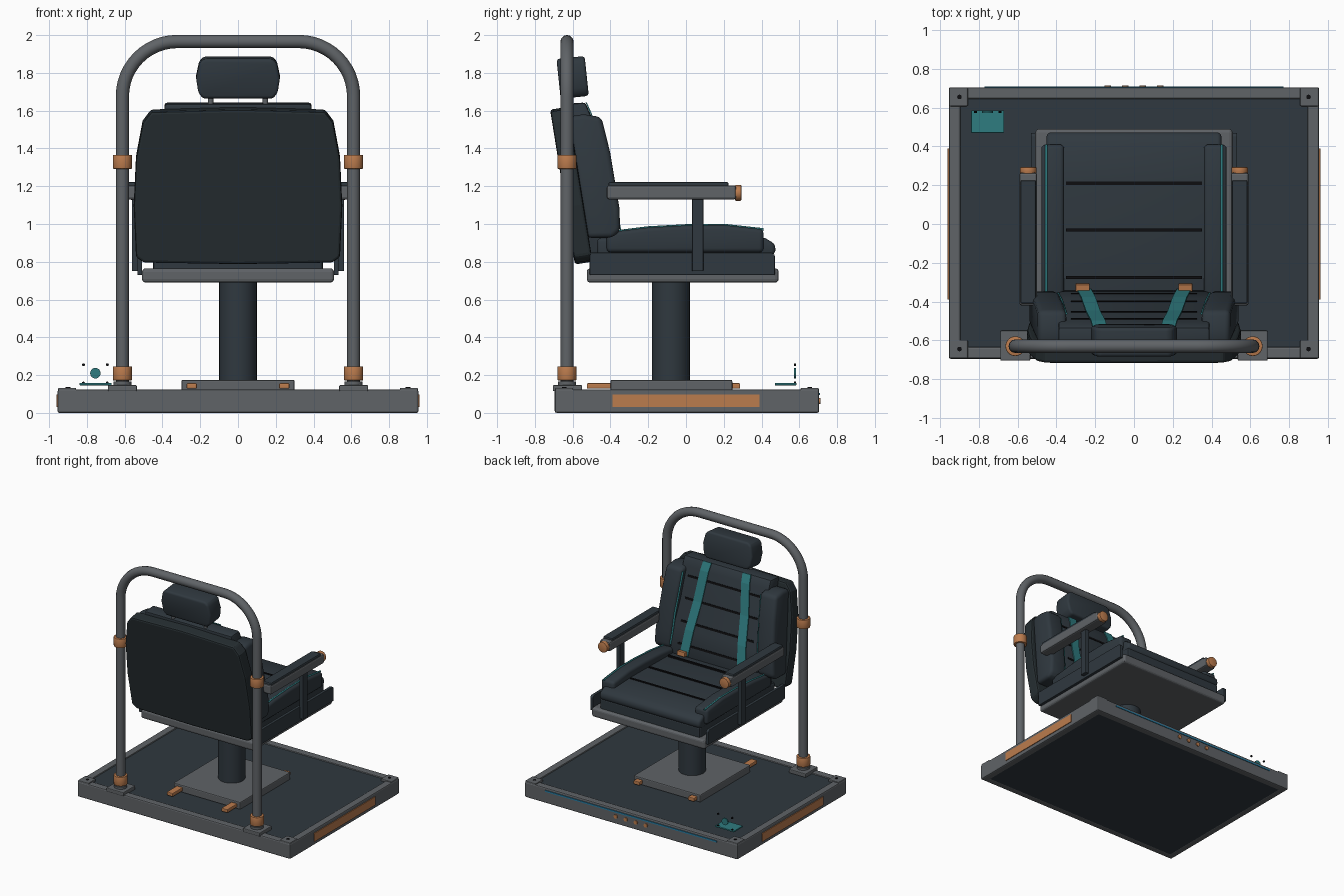
import bpy, bmesh, math
from mathutils import Matrix, Vector

if "Cube" in bpy.data.objects:
    bpy.data.objects.remove(bpy.data.objects["Cube"])

def mat(name, r, g, b):
    m = bpy.data.materials.new(name)
    m.diffuse_color = (r, g, b, 1)
    m.use_nodes = True
    m.node_tree.nodes["Principled BSDF"].inputs["Base Color"].default_value = m.diffuse_color
    return m

GREY = mat("gunmetal grey", 0.115, 0.125, 0.135)
DARK = mat("dark slate", 0.029, 0.040, 0.050)
SHELL = mat("shell charcoal", 0.019, 0.027, 0.031)
BLACK = mat("black", 0.004, 0.004, 0.005)
TEAL = mat("teal", 0.028, 0.20, 0.215)
COPPER = mat("copper", 0.50, 0.20, 0.075)
BLUE = mat("light strip blue", 0.02, 0.20, 0.36)
I = Matrix.Identity(4)

def finish(name, bm, m, M=I, smooth=False):
    bmesh.ops.transform(bm, matrix=M, verts=bm.verts)
    bmesh.ops.recalc_face_normals(bm, faces=bm.faces)
    me = bpy.data.meshes.new(name)
    bm.to_mesh(me)
    bm.free()
    me.materials.append(m)
    ob = bpy.data.objects.new(name, me)
    bpy.context.collection.objects.link(ob)
    if smooth:
        bpy.ops.object.select_all(action='DESELECT')
        ob.select_set(True)
        bpy.context.view_layer.objects.active = ob
        bpy.ops.object.shade_smooth_by_angle(angle=math.radians(32))
    return ob

def prism(name, pts, axis, a, b, m, bev=0, M=I, seg=2, smooth=False):
    """Extrude a 2D outline along an axis from a to b."""
    put = {'x': lambda p, e: (e, p[0], p[1]), 'y': lambda p, e: (p[0], e, p[1]),
           'z': lambda p, e: (p[0], p[1], e)}[axis]
    bm = bmesh.new()
    lo = [bm.verts.new(put(p, a)) for p in pts]
    hi = [bm.verts.new(put(p, b)) for p in pts]
    n = len(pts)
    bm.faces.new(lo)
    bm.faces.new(hi[::-1])
    for i in range(n):
        bm.faces.new((lo[i], hi[i], hi[(i + 1) % n], lo[(i + 1) % n]))
    bmesh.ops.recalc_face_normals(bm, faces=bm.faces)
    if bev:
        es = [e for e in bm.edges if e.calc_face_angle(0) > math.radians(30)]
        bmesh.ops.bevel(bm, geom=es, offset=bev, segments=seg, profile=0.5,
                        affect='EDGES', clamp_overlap=True)
    return finish(name, bm, m, M, smooth)

def box(name, x0, x1, y0, y1, z0, z1, m, bev=0, M=I, seg=2, smooth=False):
    return prism(name, [(x0, y0), (x1, y0), (x1, y1), (x0, y1)], 'z', z0, z1, m, bev, M, seg, smooth)

def disc(name, axis, c, r, a, b, m, bev=0, M=I, n=32):
    pts = [(c[0] + r * math.cos(2 * math.pi * i / n), c[1] + r * math.sin(2 * math.pi * i / n)) for i in range(n)]
    return prism(name, pts, axis, a, b, m, bev, M, 2, True)

def tube(name, pts, r, m, M=I):
    cu = bpy.data.curves.new(name, 'CURVE')
    cu.dimensions = '3D'
    cu.bevel_depth, cu.bevel_resolution, cu.use_fill_caps = r, 4, True
    sp = cu.splines.new('POLY')
    sp.points.add(len(pts) - 1)
    for q, p in zip(sp.points, pts):
        q.co = (*p, 1)
    tmp = bpy.data.objects.new(name, cu)
    bpy.context.collection.objects.link(tmp)
    bpy.context.view_layer.update()
    me = bpy.data.meshes.new_from_object(tmp.evaluated_get(bpy.context.evaluated_depsgraph_get()))
    bpy.data.objects.remove(tmp)
    bm = bmesh.new()
    bm.from_mesh(me)
    return finish(name, bm, m, M, True)

# Platform: rim, floor, corner caps, side plates, light strip
for s in (-1, 1):
    x0, x1 = sorted((s * 0.895, s * 0.955))
    box("platform_side_rim", x0, x1, -0.695, 0.705, 0, 0.125, GREY, 0.01)
    y0, y1 = (-0.695, -0.635) if s < 0 else (0.645, 0.705)
    box("platform_end_rim", -0.95, 0.95, y0, y1, 0, 0.125, GREY, 0.01)
    x0, x1 = sorted((s * 0.953, s * 0.961))
    box("side_plate", x0, x1, -0.39, 0.39, 0.03, 0.097, COPPER)
    for cy in (-0.645, 0.655):
        box("corner_cap", s * 0.905 - 0.048, s * 0.905 + 0.048, cy - 0.048, cy + 0.048, 0.10, 0.133, GREY, 0.006)
        disc("corner_bolt", 'z', (s * 0.90, cy), 0.012, 0.13, 0.136, BLACK, n=12)
box("platform_floor", -0.93, 0.93, -0.67, 0.68, 0.001, 0.115, DARK)
box("light_strip", -0.77, 0.77, 0.703, 0.710, 0.094, 0.106, BLUE)
for i in range(4):
    disc("front_stud", 'y', (-0.135 + 0.09 * i, 0.062), 0.016, 0.70, 0.713, COPPER, n=16)

# Floating control pad
box("control_pad", -0.84, -0.67, 0.47, 0.585, 0.146, 0.158, TEAL, 0.003)
disc("control_dial", 'y', (-0.755, 0.21), 0.028, 0.572, 0.582, TEAL, n=20)
for dx in (-0.063, 0.063):
    for z in (0.158, 0.255):
        disc("control_dot", 'y', (-0.755 + dx, z), 0.008, 0.572, 0.582, BLACK, n=10)

# Pedestal
box("pedestal_plate", -0.30, 0.30, -0.40, 0.245, 0.115, 0.175, GREY, 0.008)
disc("pedestal_column", 'z', (0, -0.08), 0.10, 0.17, 0.70, DARK)
for s in (-1, 1):
    box("rear_clamp", s * 0.245 - 0.027, s * 0.245 + 0.027, -0.525, -0.39, 0.128, 0.157, COPPER, 0.006)
    box("front_clamp", s * 0.245 - 0.027, s * 0.245 + 0.027, 0.235, 0.287, 0.128, 0.157, COPPER, 0.006)

# Roll bar with feet and collars
R, X, Z = 0.29, 0.612, 1.966
path = [(-X, -0.63, 0.13)]
for k in range(13):
    a = math.pi - k * math.pi / 24
    path.append((-X + R + R * math.cos(a), -0.63, Z - R + R * math.sin(a)))
path += [(-x, y, z) for x, y, z in reversed(path)]
tube("roll_bar", path, 0.035, GREY)
for s in (-1, 1):
    box("roll_bar_foot", s * X - 0.077, s * X + 0.077, -0.705, -0.55, 0.115, 0.147, GREY, 0.006)
    disc("foot_flange", 'z', (s * X, -0.63), 0.048, 0.14, 0.165, GREY)
    for z in (0.172, 1.292):
        disc("roll_bar_collar", 'z', (s * X, -0.63), 0.051, z, z + 0.074, COPPER, 0.004)

# Seat
box("seat_pan", -0.508, 0.508, -0.525, 0.49, 0.69, 0.765, GREY, 0.018, seg=3)
box("seat_base", -0.45, 0.45, -0.50, 0.465, 0.75, 0.85, DARK, 0.015)
prism("seat_cushion", [(-0.47, 0.82), (0.44, 0.82), (0.475, 0.85), (0.47, 0.895), (0.42, 0.925), (0.2, 0.935), (-0.47, 0.925)],
      'x', -0.45, 0.45, DARK, 0.02, seg=3, smooth=True)
for y in (0.21, -0.03, -0.275):
    box("seat_seam", -0.35, 0.35, y - 0.008, y + 0.008, 0.92, 0.940, BLACK)
TOP = [(0.41, 0.972), (0.2, 0.995), (0.0, 0.993), (-0.2, 0.982), (-0.42, 0.955)]
for s in (-1, 1):
    x0, x1 = sorted((s * 0.36, s * 0.478))
    prism("seat_bolster", [(-0.42, 0.85), (0.41, 0.85)] + TOP, 'x', x0, x1, DARK, 0.022, seg=3, smooth=True)
    tube("seat_piping", [(s * 0.452, y, z - 0.001) for y, z in TOP], 0.007, TEAL)
    x0, x1 = sorted((s * 0.507, s * 0.532))
    prism("seat_side_rail", [(-0.51, 0.73), (0.47, 0.73), (0.47, 0.835), (0.455, 0.848), (-0.51, 0.848)], 'x', x0, x1, DARK, 0.004)
    # Armrests
    x0, x1 = sorted((s * 0.528, s * 0.562))
    box("arm_post", x0, x1, 0.032, 0.092, 0.75, 1.14, DARK, 0.005)
    box("arm_beam", s * 0.545 - 0.046, s * 0.545 + 0.046, -0.42, 0.265, 1.13, 1.205, GREY, 0.012)
    box("arm_pad", s * 0.545 - 0.04, s * 0.545 + 0.04, -0.41, 0.225, 1.195, 1.222, DARK, 0.008)
    disc("arm_end_cap", 'y', (s * 0.545, 1.165), 0.042, 0.26, 0.293, COPPER, 0.004, n=24)

# Backrest, built upright and then tilted back
T = Matrix.Translation((0, -0.55, 0.8)) @ Matrix.Rotation(math.radians(9.1), 4, 'X')
half = [(0.50, 0.0), (0.54, 0.03), (0.552, 0.3), (0.54, 0.56), (0.505, 0.75), (0.46, 0.81)]
outline = [(0, -0.008)] + half + [(0, 0.822)] + [(-x, z) for x, z in reversed(half)]
prism("back_shell", outline, 'y', -0.04, 0.055, SHELL, 0.014, T)
FRONT = [(0.19, 0.03), (0.225, 0.1), (0.215, 0.3), (0.18, 0.52), (0.168, 0.76), (0.15, 0.83)]
prism("back_cushion", [(0.04, 0.03)] + FRONT + [(0.04, 0.84)], 'x', -0.39, 0.39, DARK, 0.014, T, smooth=True)

def front(w):
    for (u0, w0), (u1, w1) in zip(FRONT, FRONT[1:]):
        if w0 <= w <= w1:
            return u0 + (u1 - u0) * (w - w0) / (w1 - w0)

for w in (0.18, 0.35, 0.52, 0.69):
    u = front(w)
    box("back_seam", -0.325, 0.325, u - 0.01, u + 0.004, w - 0.008, w + 0.008, BLACK, 0, T)
side = [(0.045, 0.12), (0.18, 0.10), (0.225, 0.13), (0.24, 0.25), (0.238, 0.55), (0.222, 0.74), (0.13, 0.77), (0.045, 0.77)]
strap = [(u + 0.008, w) for u, w in FRONT[1:]] + [(u + 0.001, w) for u, w in reversed(FRONT[1:])]
for s in (-1, 1):
    shear = Matrix.Identity(4)
    shear[0][2] = -0.07 * s
    x0, x1 = sorted((s * 0.40, s * 0.548))
    prism("back_bolster", side, 'x', x0, x1, DARK, 0.038, T @ shear, 3, True)
    tube("back_piping", [(s * 0.402, 0.215, 0.15), (s * 0.402, 0.222, 0.4), (s * 0.402, 0.205, 0.72)], 0.008, TEAL, T @ shear)
    # Harness straps and buckles
    shear = Matrix.Identity(4)
    shear[0][2] = -0.11 * s
    prism("harness_strap", strap, 'x', s * 0.268 - 0.037, s * 0.268 + 0.037, TEAL, 0, T @ shear)
    box("harness_buckle", s * 0.265 - 0.036, s * 0.265 + 0.036, 0.225, 0.262, 0.10, 0.135, COPPER, 0.004, T)
    # Headrest post
    disc("headrest_post", 'z', (s * 0.145, -0.62), 0.014, 1.55, 1.72, GREY, n=16)

# Headrest
hh = [(0.185, 1.67), (0.21, 1.70), (0.222, 1.78), (0.205, 1.86), (0.18, 1.882)]
H = Matrix.Translation((0, -0.60, 1.775)) @ Matrix.Rotation(math.radians(6), 4, 'X') @ Matrix.Translation((0, 0.60, -1.775))
prism("headrest", hh + [(-x, z) for x, z in reversed(hh)], 'y', -0.675, -0.525, DARK, 0.035, H, 3, True)
